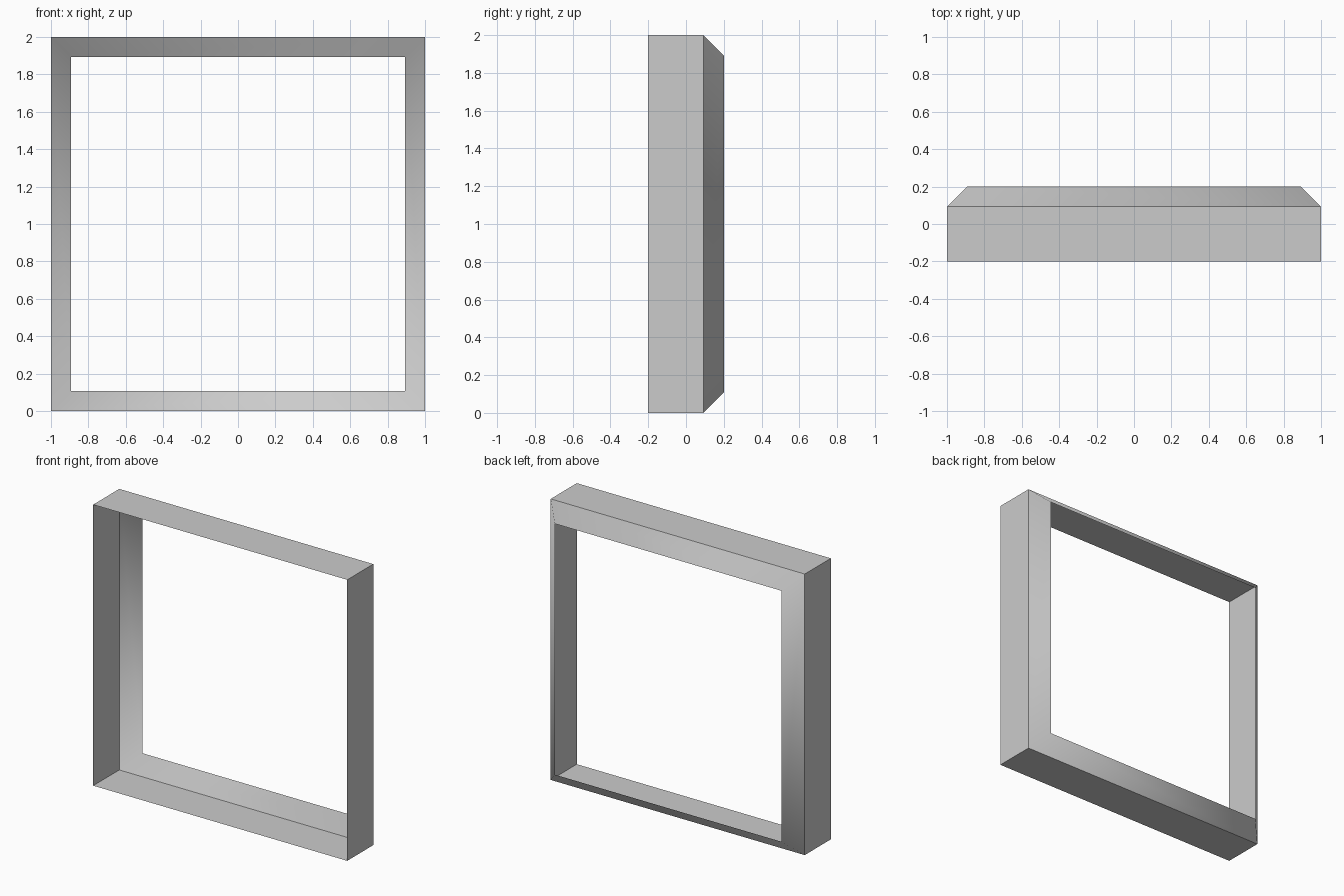
import bpy, bmesh

if "Cube" in bpy.data.objects:
    bpy.data.objects.remove(bpy.data.objects["Cube"])

INSET = 0.107
FOLD_Y = 0.093


def square_loop(bm, half, y):
    # square ring of vertices centred at z = 1
    return [bm.verts.new((sx * half, y, 1 + sz * half))
            for sx, sz in ((-1, -1), (1, -1), (1, 1), (-1, 1))]


def band(name, loop_a, loop_b, smooth):
    # open four-sided sheet joining two square rings
    bm = bmesh.new()
    a, b = square_loop(bm, *loop_a), square_loop(bm, *loop_b)
    for i in range(4):
        j = (i + 1) % 4
        f = bm.faces.new((a[i], a[j], b[j], b[i]))
        f.smooth = smooth
    mesh = bpy.data.meshes.new(name)
    bm.to_mesh(mesh)
    bm.free()
    obj = bpy.data.objects.new(name, mesh)
    bpy.context.collection.objects.link(obj)
    return obj


# straight outer walls, open at the front
band("frame_walls", (1.0, -0.2), (1.0, FOLD_Y), False)
# sloped rim folding inward at the back, softly shaded round its corners
band("sloped_back_rim", (1.0, FOLD_Y), (1.0 - INSET, 0.2), True)
